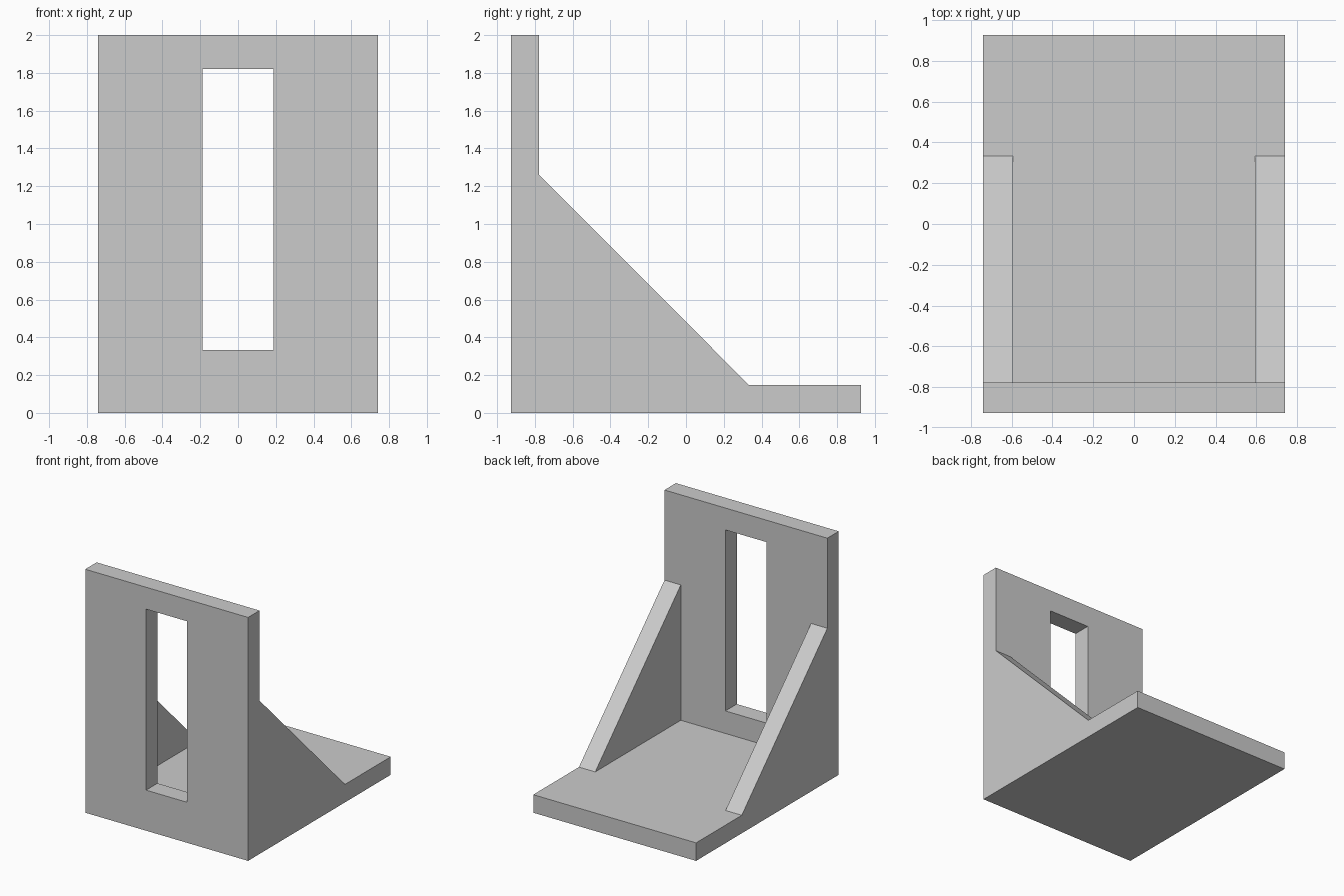
import bpy
import bmesh
from mathutils import Vector

cube = bpy.data.objects.get("Cube")
if cube:
    bpy.data.objects.remove(cube, do_unlink=True)

T = 0.148                      # wall thickness
W, D, H = 0.74, 0.926, 2.0     # half width, half depth, height
FOOT, SHOULDER = 0.333, 1.26   # ends of the sloping rib edge

grey = bpy.data.materials.new("plain grey")
grey.use_nodes = True
colour = (0.6, 0.6, 0.6, 1)
grey.diffuse_color = colour
grey.node_tree.nodes["Principled BSDF"].inputs["Base Color"].default_value = colour


def prism(name, profile, half_width):
    """Extrude a (y, z) profile evenly to both sides along x."""
    bm = bmesh.new()
    face = bm.faces.new([bm.verts.new((-half_width, y, z)) for y, z in profile])
    ext = bmesh.ops.extrude_face_region(bm, geom=[face])
    verts = [g for g in ext["geom"] if isinstance(g, bmesh.types.BMVert)]
    bmesh.ops.translate(bm, verts=verts, vec=Vector((2 * half_width, 0, 0)))
    bmesh.ops.recalc_face_normals(bm, faces=bm.faces)
    mesh = bpy.data.meshes.new(name)
    bm.to_mesh(mesh)
    bm.free()
    mesh.materials.append(grey)
    obj = bpy.data.objects.new(name, mesh)
    bpy.context.collection.objects.link(obj)
    return obj


def cut(target, cutter):
    """Subtract the cutter, apply the result and discard the cutter."""
    cutter.hide_render = True
    mod = target.modifiers.new(cutter.name, 'BOOLEAN')
    mod.operation = 'DIFFERENCE'
    mod.solver = 'EXACT'
    mod.object = cutter
    bpy.context.view_layer.objects.active = target
    bpy.ops.object.modifier_apply(modifier=mod.name)
    bpy.data.objects.remove(cutter, do_unlink=True)


# Solid angle bracket: upright plate, base plate and sloping side ribs
inner = T - D
bracket = prism("angle_bracket", [
    (-D, 0), (D, 0), (D, T), (FOOT, T), (inner, SHOULDER), (inner, H), (-D, H)], W)

# Hollow between the two ribs
cut(bracket, prism("rib_gap", [
    (inner, T), (FOOT, T), (FOOT, SHOULDER), (inner, SHOULDER)], W - T))

# Tall slot through the upright plate
low, high = 0.333, 1.82
cut(bracket, prism("slot", [
    (-D - T, low), (inner + T / 2, low), (inner + T / 2, high), (-D - T, high)], 0.187))
